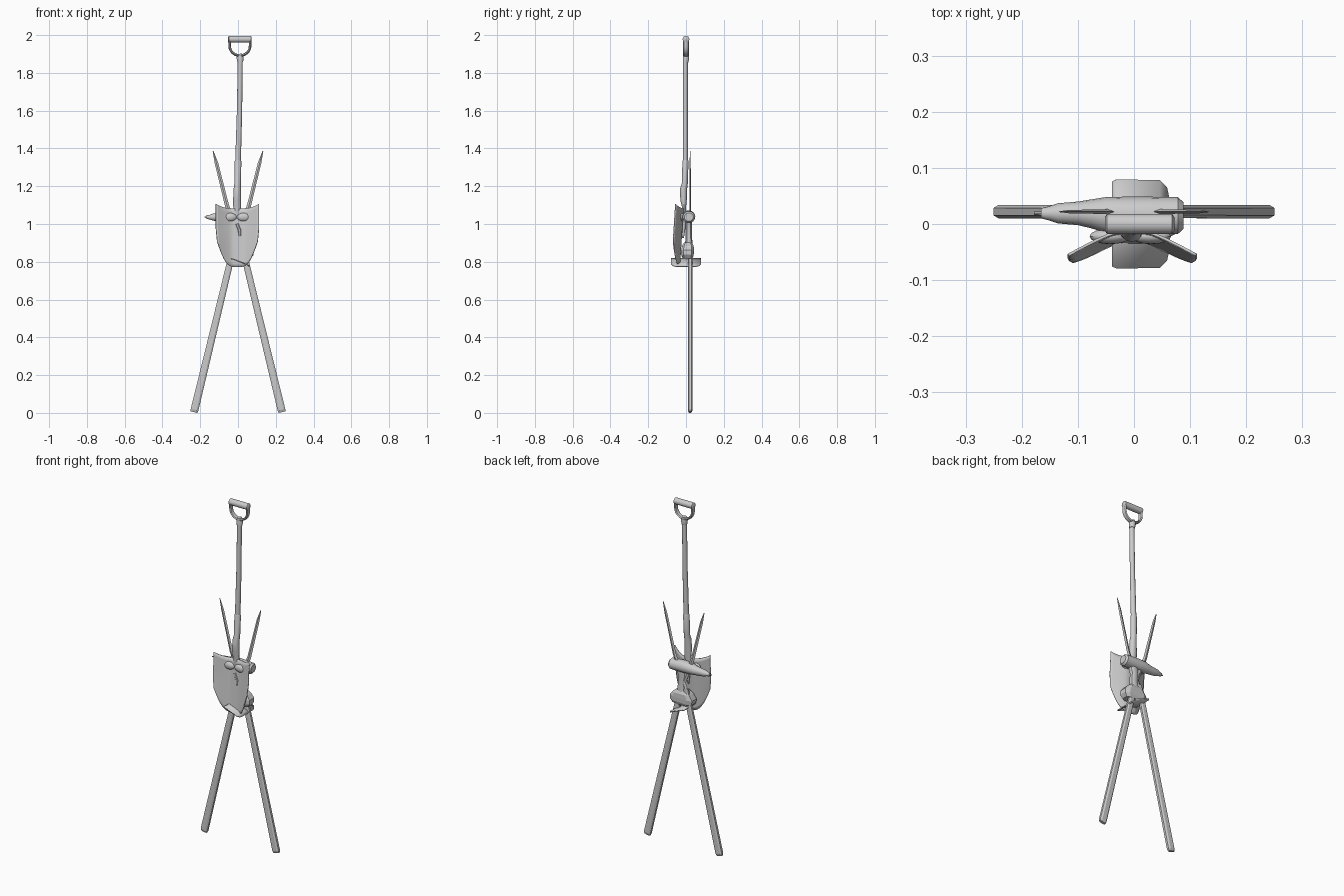
import bpy, bmesh, math
from mathutils import Vector


def finish(name, bm, smooth=35):
    bmesh.ops.recalc_face_normals(bm, faces=bm.faces)
    me = bpy.data.meshes.new(name)
    bm.to_mesh(me)
    bm.free()
    ob = bpy.data.objects.new(name, me)
    bpy.context.collection.objects.link(ob)
    bpy.ops.object.select_all(action='DESELECT')
    ob.select_set(True)
    bpy.context.view_layer.objects.active = ob
    if smooth:
        bpy.ops.object.shade_smooth_by_angle(angle=math.radians(smooth))
    return ob


def sweep(name, path, n=12, power=1.0, turn=0.0, smooth=35):
    """Loft along a path of (x, y, z, half width in xz plane, half depth in y)."""
    bm = bmesh.new()
    rings = []
    for i, (x, y, z, a, b) in enumerate(path):
        p, q = path[max(i - 1, 0)], path[min(i + 1, len(path) - 1)]
        t = Vector((q[0] - p[0], 0, q[2] - p[2])).normalized()
        side = Vector((t.z, 0, -t.x))
        ring = []
        for k in range(n):
            ang = turn + 2 * math.pi * k / n
            c, s = math.cos(ang), math.sin(ang)
            c = math.copysign(abs(c) ** power, c)
            s = math.copysign(abs(s) ** power, s)
            ring.append(bm.verts.new(Vector((x, y, z)) + side * a * c + Vector((0, b * s, 0))))
        rings.append(ring)
    for r0, r1 in zip(rings, rings[1:]):
        for k in range(n):
            bm.faces.new((r0[k], r0[(k + 1) % n], r1[(k + 1) % n], r1[k]))
    bm.faces.new(rings[0])
    bm.faces.new(rings[-1])
    return finish(name, bm, smooth)


# shovel shaft and the thicker socket running down behind the blade
sweep("shovel_shaft", [(.012, -.003, 1.89, .013, .013), (.008, -.003, 1.6, .014, .013),
                       (.0, -.003, 1.33, .015, .014)])
sweep("shovel_socket", [(.0, -.003, 1.345, .014, .013), (.0, -.003, 1.335, .018, .016),
                        (-.002, -.006, 1.22, .017, .016), (-.004, -.013, 1.19, .019, .019),
                        (-.005, -.013, 1.13, .021, .017), (-.005, -.010, 1.09, .020, .010),
                        (-.005, -.010, 1.0, .014, .010), (-.005, -.016, .93, .003, .005)])

# D-shaped grip
sweep("grip_bar", [(-.052, 0, 1.982, .012, .012), (-.048, 0, 1.982, .018, .018),
                   (.068, 0, 1.982, .018, .018), (.072, 0, 1.982, .012, .012)], 16)
yoke = [(.01 + .054 * math.cos(t), 0, 1.945 + .05 * math.sin(t), .007, .015)
        for t in [math.pi + math.pi * i / 12 for i in range(13)]]
sweep("grip_yoke", [(-.045, 0, 1.978, .007, .015)] + yoke + [(.065, 0, 1.978, .007, .015)], 8)
sweep("grip_collar", [(.012, -.002, 1.86, .015, .015), (.011, 0, 1.885, .019, .017),
                      (.01, 0, 1.905, .012, .013)])

# shovel blade: shield outline, sides folded forward
bm = bmesh.new()
cols, rows = 20, 14
grid = []
for i in range(cols + 1):
    u = 2 * i / cols - 1
    top = 1.085 + .025 * abs(u) ** 3
    bottom = .775 + .135 * abs(u) ** 3
    col = []
    for j in range(rows + 1):
        z = top + (bottom - top) * j / rows
        x = -.003 + u * (.114 if z > .98 else .114 - .1 * (.98 - z) * abs(u))
        fold = max(0, (abs(u) - .25) / .75)
        y = -.014 - .02 * (1.1 - z) / .32 - .042 * fold ** 1.2
        if z < .86:
            y += .0
        col.append(bm.verts.new((x, y, z)))
    grid.append(col)
for i in range(cols):
    for j in range(rows):
        bm.faces.new((grid[i][j], grid[i + 1][j], grid[i + 1][j + 1], grid[i][j + 1]))
blade = finish("shovel_blade", bm)
mod = blade.modifiers.new("thickness", 'SOLIDIFY')
mod.thickness = .005
mod.offset = 0

# bulges on the front of the blade: two ovals, a ridge between them
for x in (-.043, .03):
    bm = bmesh.new()
    bmesh.ops.create_uvsphere(bm, u_segments=16, v_segments=8, radius=1)
    bmesh.ops.scale(bm, vec=(.036, .014, .022), verts=bm.verts)
    bmesh.ops.translate(bm, vec=(x, -.022, 1.04), verts=bm.verts)
    finish("front_bulge", bm)
sweep("front_ridge", [(-.006, -.022, 1.005, .008, .004), (.008, -.024, .97, .009, .005),
                      (.01, -.026, .94, .006, .005)], 6)

# crossed pair of long bars with thin pointed tips
for s in (-1, 1):
    sweep("crossed_bar", [(s * .233, .022, .008, .019, .008), (s * .230, .022, .020, .022, .013),
                          (s * .042, .022, .80, .018, .012), (s * .015, .022, .92, .015, .010)],
          8, .7, math.pi / 8, 0)
    sweep("pointed_tip", [(s * .02, .022, .90, .014, .007), (-s * .058, .022, 1.10, .011, .004),
                          (-s * .115, .022, 1.33, .009, .003), (-s * .132, .022, 1.39, .002, .001)],
          4, 1, 0, 0)

# drill: tapered body with chuck, grip, battery
sweep("drill_body", [(.088, .015, 1.04, .022, .024), (.078, .015, 1.04, .031, .033),
                     (.0, .015, 1.042, .034, .034), (-.05, .016, 1.042, .031, .032),
                     (-.075, .018, 1.04, .025, .026), (-.10, .019, 1.04, .023, .021),
                     (-.135, .019, 1.04, .018, .018), (-.15, .019, 1.04, .012, .013),
                     (-.166, .019, 1.04, .010, .009)], 16)
sweep("drill_bit", [(-.16, .019, 1.04, .004, .004), (-.178, .019, 1.04, .003, .003)], 8)
sweep("drill_grip", [(.02, .015, 1.03, .028, .018), (.012, .015, .98, .022, .017),
                     (.016, .015, .93, .022, .017), (.012, .015, .88, .03, .022)], 12, .8)
sweep("drill_trigger", [(-.015, .015, 1.02, .014, .009), (-.013, .015, .975, .01, .008)], 8)
sweep("drill_battery", [(.012, .01, .905, .034, .022), (.012, .01, .888, .055, .032),
                        (.012, .008, .862, .074, .035), (.014, .008, .838, .072, .034),
                        (.014, .008, .822, .058, .027)], 8, .5, math.pi / 8, 0)

# thin bent plate crossing the lower end of the blade, one side with clipped corners
bm = bmesh.new()
sections = [(-.038, .818, .076), (-.032, .820, .079), (.0, .808, .079),
            (.045, .790, .078), (.057, .782, .066), (.060, .778, .05)]
strips = [[bm.verts.new((x, y, z)) for y in (-h, h)] for x, z, h in sections]
for a, b in zip(strips, strips[1:]):
    bm.faces.new((a[0], b[0], b[1], a[1]))
plate = finish("lower_plate", bm)
mod = plate.modifiers.new("thickness", 'SOLIDIFY')
mod.thickness = .006
mod.offset = 0

# stand the model on z = 0
bpy.context.view_layer.update()
low = min((o.matrix_world @ v.co).z for o in bpy.data.objects for v in o.data.vertices)
for o in bpy.data.objects:
    o.location.z -= low
